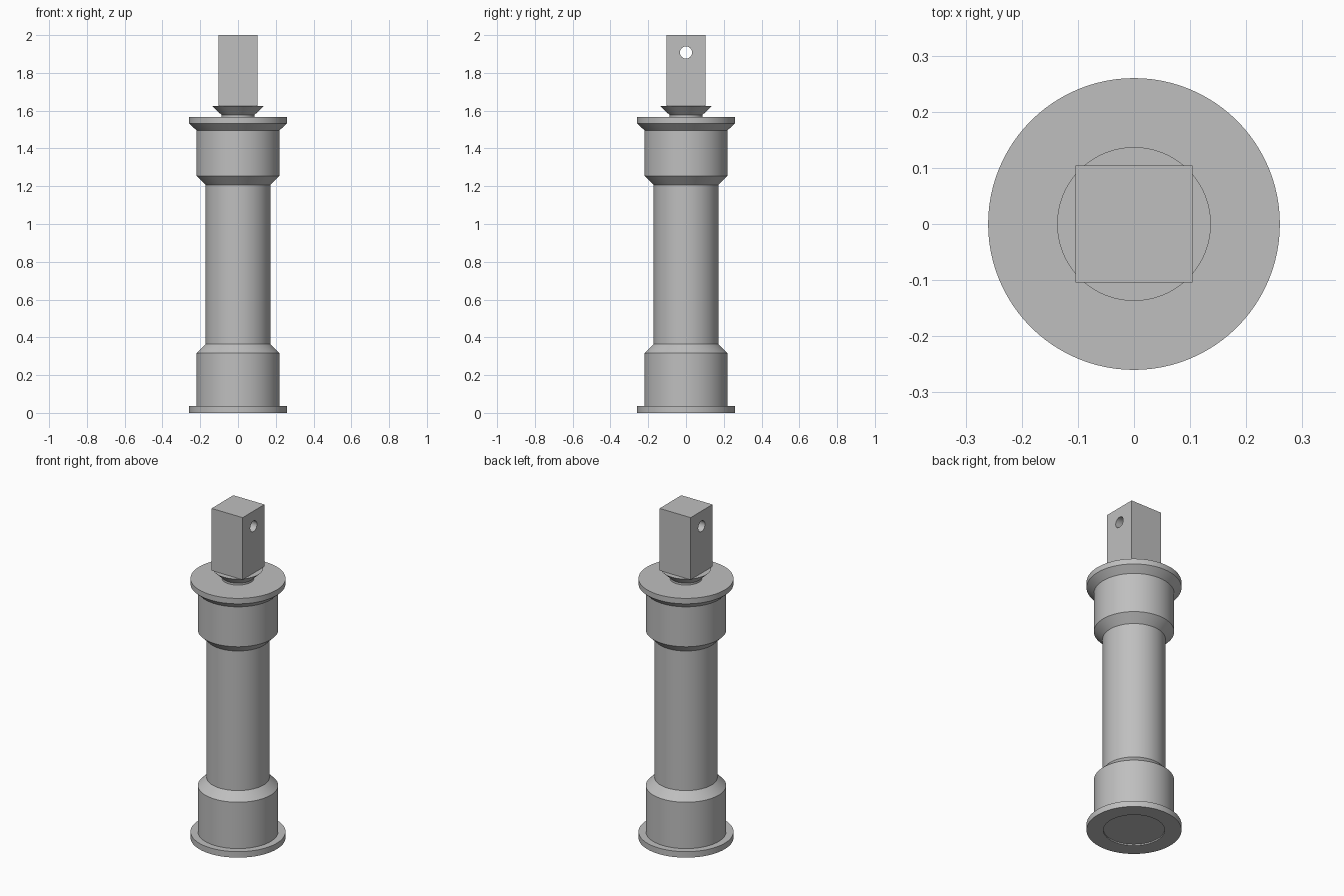
import bpy, bmesh, math
from mathutils import Matrix

if "Cube" in bpy.data.objects:
    bpy.data.objects.remove(bpy.data.objects["Cube"])

steel = bpy.data.materials.new("grey_steel")
steel.diffuse_color = (0.52, 0.52, 0.52, 1)
steel.use_nodes = True
steel.node_tree.nodes["Principled BSDF"].inputs["Base Color"].default_value = steel.diffuse_color


def add(name, bm):
    bmesh.ops.recalc_face_normals(bm, faces=bm.faces)
    me = bpy.data.meshes.new(name)
    bm.to_mesh(me)
    bm.free()
    me.materials.append(steel)
    ob = bpy.data.objects.new(name, me)
    bpy.context.collection.objects.link(ob)
    return ob


def lathe(name, profile, steps=96):
    """Spin an (r, z) profile that starts and ends on the axis."""
    bm = bmesh.new()
    vs = [bm.verts.new((r, 0, z)) for r, z in profile]
    es = [bm.edges.new(p) for p in zip(vs, vs[1:])]
    bmesh.ops.spin(bm, geom=vs + es, axis=(0, 0, 1), cent=(0, 0, 0),
                   angle=2 * math.pi, steps=steps, use_merge=True)
    bmesh.ops.remove_doubles(bm, verts=bm.verts, dist=1e-5)
    ob = add(name, bm)
    bpy.ops.object.select_all(action='DESELECT')
    ob.select_set(True)
    bpy.context.view_layer.objects.active = ob
    bpy.ops.object.shade_smooth_by_angle(angle=math.radians(30))
    return ob


# Flanged barrel with wide end caps and a shallow recess underneath
lathe("barrel", [
    (0, 0.008), (0.168, 0.008), (0.168, 0), (0.26, 0), (0.26, 0.036),
    (0.22, 0.036), (0.22, 0.316), (0.172, 0.364), (0.172, 1.207),
    (0.22, 1.255), (0.22, 1.496), (0.26, 1.533), (0.26, 1.566), (0, 1.566)])

# Flared neck between barrel and drive block
lathe("neck", [(0, 1.56), (0.088, 1.56), (0.088, 1.578), (0.137, 1.625), (0, 1.625)])

# Square drive block
H, Z0, Z1 = 0.104, 1.625, 2.0
bm = bmesh.new()
bmesh.ops.create_cube(bm, size=1, matrix=Matrix.Translation((0, 0, (Z0 + Z1) / 2))
                      @ Matrix.Diagonal((2 * H, 2 * H, Z1 - Z0, 1)))
block = add("drive_block", bm)

# Cross pin hole along x
bm = bmesh.new()
bmesh.ops.create_cone(bm, cap_ends=True, segments=48, radius1=0.032, radius2=0.032,
                      depth=0.5, matrix=Matrix.Translation((0, 0, 1.908))
                      @ Matrix.Rotation(math.pi / 2, 4, 'Y'))
cutter = add("pin_hole_cutter", bm)
cutter.hide_render = True
cutter.hide_set(True)
cut = block.modifiers.new("pin_hole", 'BOOLEAN')
cut.operation = 'DIFFERENCE'
cut.solver = 'EXACT'
cut.object = cutter
bpy.ops.object.select_all(action='DESELECT')
block.select_set(True)
bpy.context.view_layer.objects.active = block
bpy.ops.object.modifier_apply(modifier=cut.name)
bpy.data.objects.remove(cutter)
bpy.ops.object.shade_smooth_by_angle(angle=math.radians(30))
